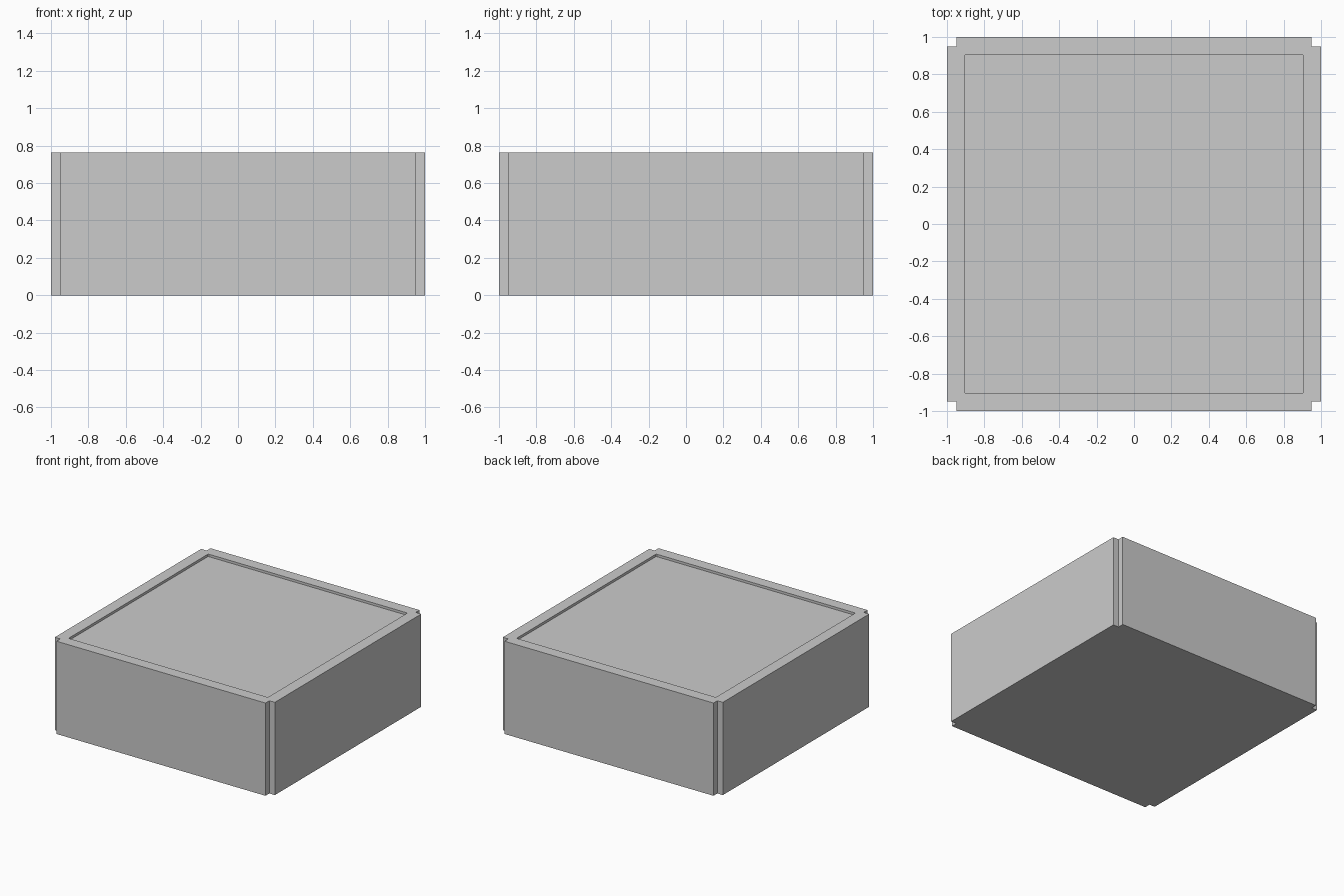
import bpy, bmesh

if "Cube" in bpy.data.objects:
    bpy.data.objects.remove(bpy.data.objects["Cube"])

H = 0.762      # overall height
N = 0.05       # corner notch size
R = 0.906      # half width of the top recess
C = 0.006      # tiny clipped corner of the recess
DEPTH = 0.02   # recess depth


def prism(name, corner, z0, z1):
    """Extrude a four-fold symmetric outline given by the points of one corner."""
    pts = []
    for _ in range(4):
        pts += corner
        corner = [(-y, x) for x, y in corner]
    bm = bmesh.new()
    face = bm.faces.new([bm.verts.new((x, y, z0)) for x, y in pts])
    ext = bmesh.ops.extrude_face_region(bm, geom=[face])
    verts = [g for g in ext["geom"] if isinstance(g, bmesh.types.BMVert)]
    bmesh.ops.translate(bm, verts=verts, vec=(0, 0, z1 - z0))
    bmesh.ops.recalc_face_normals(bm, faces=bm.faces)
    mesh = bpy.data.meshes.new(name)
    bm.to_mesh(mesh)
    bm.free()
    obj = bpy.data.objects.new(name, mesh)
    bpy.context.collection.objects.link(obj)
    return obj


# Block with square notches down its four vertical edges
block = prism("notched_block", [(1, 1 - N), (1 - N, 1 - N), (1 - N, 1)], 0, H)

# Shallow recess in the top
cutter = prism("recess_cutter", [(R, R - C), (R - C, R)], H - DEPTH, H + 0.1)
cutter.hide_render = True
cutter.hide_viewport = True
cut = block.modifiers.new("top_recess", 'BOOLEAN')
cut.operation = 'DIFFERENCE'
cut.solver = 'EXACT'
cut.object = cutter
